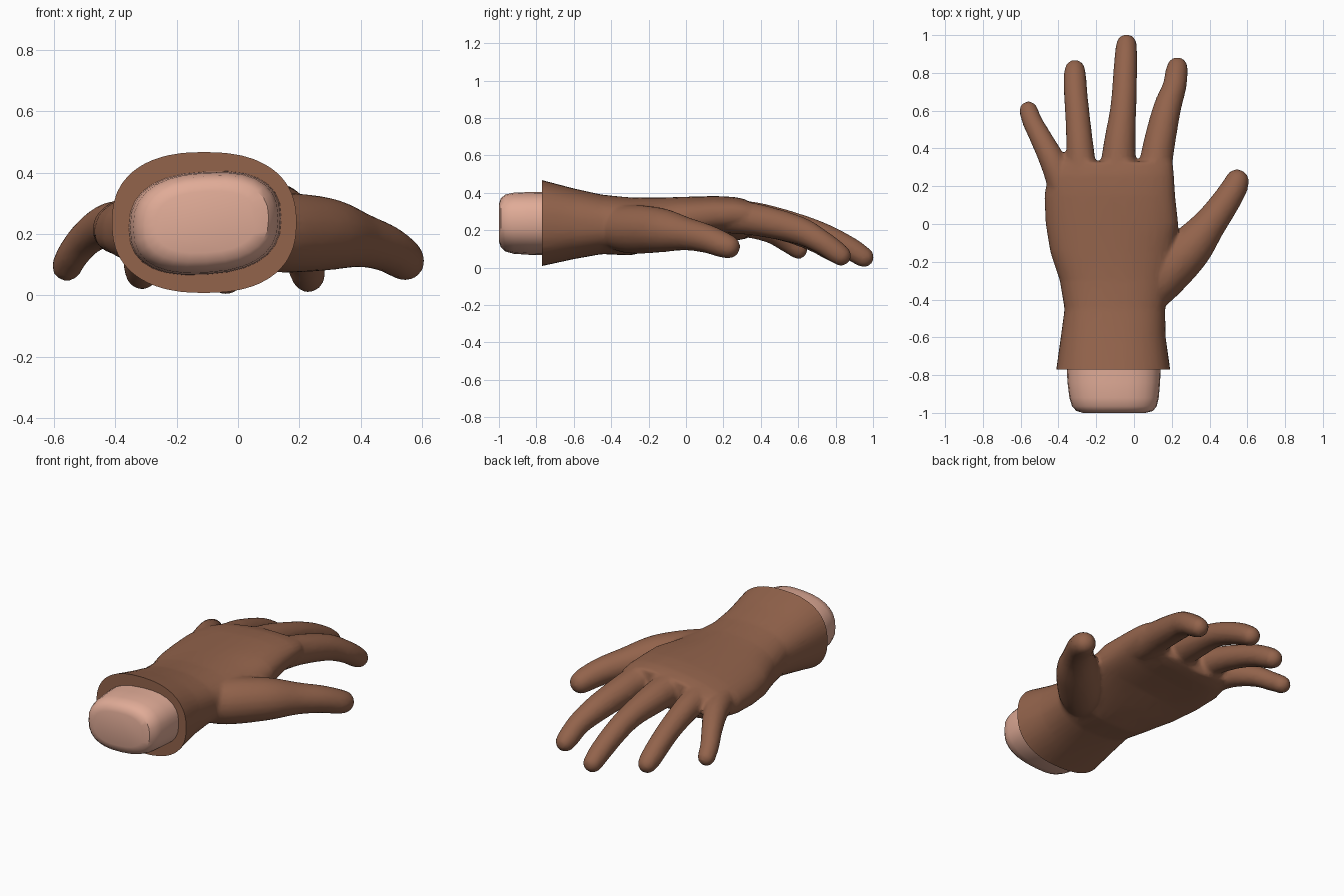
import bpy, bmesh, math
from mathutils import Vector

if "Cube" in bpy.data.objects:
    bpy.data.objects.remove(bpy.data.objects["Cube"])


def material(name, rgb):
    m = bpy.data.materials.new(name)
    m.diffuse_color = (*rgb, 1)
    m.use_nodes = True
    m.node_tree.nodes["Principled BSDF"].inputs["Base Color"].default_value = m.diffuse_color
    return m


BROWN = material("brown leather", (0.29, 0.125, 0.071))
PINK = material("pale skin", (0.75, 0.41, 0.31))


def loft(bm, rings):
    """Skin a list of point rings into a closed tube."""
    rows = [[bm.verts.new(p) for p in ring] for ring in rings]
    n = len(rows[0])
    for a, b in zip(rows, rows[1:]):
        for i in range(n):
            j = (i + 1) % n
            bm.faces.new((a[i], a[j], b[j], b[i]))
    bm.faces.new(rows[0])
    bm.faces.new(rows[-1])


def section(y, x0, x1, z0, z1, tilt=0, hollow=0, n=36, power=2.4):
    """Rounded cross-section, tilted sideways and hollowed underneath."""
    pts = []
    for i in range(n):
        t = 2 * math.pi * i / n
        c, s = math.cos(t), math.sin(t)
        u = math.copysign(abs(c) ** (2 / power), c)
        w = math.copysign(abs(s) ** (2 / power), s)
        x = (x0 + x1) / 2 + u * (x1 - x0) / 2
        z = (z0 + z1) / 2 + w * (z1 - z0) / 2 + tilt * (x + 0.1)
        if w < 0:
            z += hollow * (1 - u * u)
        pts.append((x, y, z))
    return pts


def spline(pts, steps=5):
    """Catmull-Rom through (x, y, z, radius) points."""
    v = [Vector(p) for p in pts]
    v = [2 * v[0] - v[1]] + v + [2 * v[-1] - v[-2]]
    out = []
    for a, b, c, d in zip(v, v[1:], v[2:], v[3:]):
        for k in range(steps):
            t = k / steps
            out.append(0.5 * (2 * b + (c - a) * t + (2 * a - 5 * b + 4 * c - d) * t * t
                              + (3 * b - a - 3 * c + d) * t ** 3))
    return out + [v[-2]]


def digit(bm, pts, n=20):
    """Tapered round finger with a domed tip."""
    path = spline(pts)
    end = (path[-1] - path[-2]).xyz.normalized()
    r = path[-1].w
    for a in (25, 50, 70, 85):
        a = math.radians(a)
        path.append(Vector((*(Vector(pts[-1][:3]) + end * r * math.sin(a)), r * math.cos(a))))
    rings = []
    for i, p in enumerate(path):
        d = (path[min(i + 1, len(path) - 1)] - path[max(i - 1, 0)]).xyz.normalized()
        side = d.cross(Vector((0, 0, 1))).normalized()
        up = side.cross(d)
        rings.append([p.xyz + p.w * (side * math.cos(2 * math.pi * k / n)
                                     + up * math.sin(2 * math.pi * k / n)) for k in range(n)])
    loft(bm, rings)


def finish(bm, name, mat):
    bmesh.ops.recalc_face_normals(bm, faces=bm.faces)
    me = bpy.data.meshes.new(name)
    bm.to_mesh(me)
    bm.free()
    me.materials.append(mat)
    ob = bpy.data.objects.new(name, me)
    bpy.context.collection.objects.link(ob)
    bpy.context.view_layer.objects.active = ob
    ob.select_set(True)
    return ob


# Cuff, wrist and palm
glove = bmesh.new()
loft(glove, [section(*s) for s in (
    (-0.86, -0.425, 0.20, -0.015, 0.49),
    (-0.77, -0.412, 0.192, 0.008, 0.468),
    (-0.60, -0.388, 0.168, 0.045, 0.423),
    (-0.45, -0.368, 0.165, 0.072, 0.39),
    (-0.30, -0.393, 0.19, 0.065, 0.375, 0.02),
    (-0.15, -0.443, 0.21, 0.08, 0.373, 0.05, 0.02),
    (0.00, -0.468, 0.235, 0.10, 0.375, 0.08, 0.04),
    (0.15, -0.475, 0.218, 0.125, 0.378, 0.10, 0.03),
    (0.26, -0.455, 0.212, 0.145, 0.372, 0.10, 0.01),
    (0.33, -0.42, 0.205, 0.165, 0.355, 0.10))])

# Thumb and fingers
DIGITS = (
    # thumb
    ((0.03, -0.42, 0.21, 0.10), (0.125, -0.30, 0.205, 0.13), (0.285, -0.14, 0.20, 0.12),
     (0.40, 0.0, 0.18, 0.089), (0.48, 0.11, 0.155, 0.077), (0.53, 0.19, 0.125, 0.07),
     (0.545, 0.225, 0.112, 0.065)),
    # index
    ((0.10, 0.20, 0.275, 0.09), (0.125, 0.38, 0.255, 0.086), (0.172, 0.60, 0.20, 0.075),
     (0.212, 0.72, 0.14, 0.064), (0.225, 0.80, 0.085, 0.06), (0.229, 0.828, 0.065, 0.056)),
    # middle
    ((-0.09, 0.20, 0.275, 0.09), (-0.08, 0.38, 0.26, 0.088), (-0.058, 0.60, 0.218, 0.07),
     (-0.049, 0.75, 0.165, 0.065), (-0.043, 0.88, 0.10, 0.061), (-0.04, 0.95, 0.056, 0.055)),
    # ring
    ((-0.27, 0.20, 0.265, 0.085), (-0.284, 0.38, 0.245, 0.074), (-0.297, 0.55, 0.20, 0.066),
     (-0.308, 0.68, 0.15, 0.063), (-0.313, 0.78, 0.095, 0.06), (-0.313, 0.815, 0.073, 0.055)),
    # little
    ((-0.36, 0.15, 0.235, 0.08), (-0.425, 0.32, 0.23, 0.07), (-0.49, 0.45, 0.19, 0.059),
     (-0.537, 0.54, 0.135, 0.053), (-0.558, 0.60, 0.095, 0.05)))
for d in DIGITS:
    digit(glove, d)

# Fuse everything into one skin with soft webs
hand = finish(glove, "gloved_hand", BROWN)
fuse = hand.modifiers.new("fuse", 'REMESH')
fuse.mode = 'VOXEL'
fuse.voxel_size = 0.012
soft = hand.modifiers.new("soften", 'SMOOTH')
soft.factor = 0.5
soft.iterations = 7
thin = hand.modifiers.new("thin", 'DECIMATE')
thin.ratio = 0.2
for m in list(hand.modifiers):
    bpy.ops.object.modifier_apply(modifier=m.name)

# Flat cut at the cuff rim
bm = bmesh.new()
bm.from_mesh(hand.data)
cut = bmesh.ops.bisect_plane(bm, geom=bm.verts[:] + bm.edges[:] + bm.faces[:],
                             plane_co=(0, -0.77, 0), plane_no=(0, -1, 0), clear_outer=True)
rim = [e for e in cut["geom_cut"] if isinstance(e, bmesh.types.BMEdge)]
bmesh.ops.holes_fill(bm, edges=rim)
bmesh.ops.recalc_face_normals(bm, faces=bm.faces)
bm.to_mesh(hand.data)
bm.free()
bpy.ops.object.shade_smooth_by_angle(angle=math.radians(40))
hand.select_set(False)

# Rounded wrist stump inside the cuff
stump = bmesh.new()
loft(stump, [section(*s, 0.06, 0, 28, 2.5) for s in (
    (-1.0, -0.27, 0.06, 0.14, 0.34),
    (-0.99, -0.305, 0.10, 0.11, 0.37),
    (-0.965, -0.328, 0.12, 0.087, 0.39),
    (-0.92, -0.342, 0.131, 0.075, 0.40),
    (-0.84, -0.352, 0.138, 0.07, 0.403),
    (-0.75, -0.357, 0.142, 0.068, 0.405))])
finish(stump, "wrist_stump", PINK)
bpy.ops.object.shade_smooth_by_angle(angle=math.radians(35))
